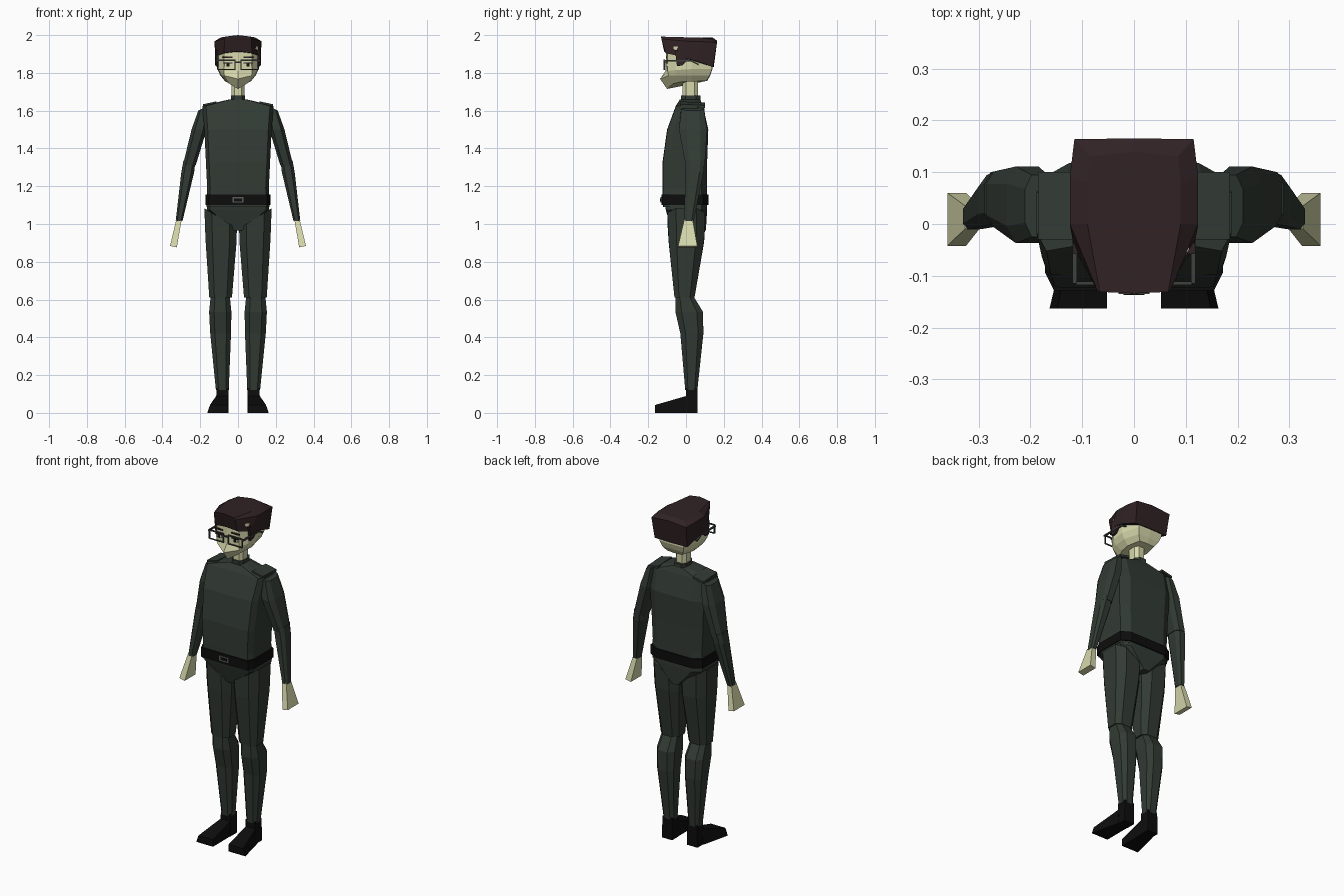
import bpy, bmesh


def material(name, rgb):
    m = bpy.data.materials.new(name)
    m.diffuse_color = (*rgb, 1)
    return m


SUIT = material("dark green cloth", (0.032, 0.043, 0.034))
SKIN = material("pale skin", (0.68, 0.69, 0.41))
HAIR = material("dark brown hair", (0.030, 0.016, 0.018))
BLACK = material("black leather", (0.004, 0.004, 0.004))
FRAME = material("grey frame", (0.045, 0.055, 0.048))
METAL = material("buckle metal", (0.10, 0.11, 0.10))


def loft(name, rings, mat, mirror=False):
    """Skin a list of matching closed rings and cap both ends."""
    bm = bmesh.new()
    vs = [[bm.verts.new(p) for p in r] for r in rings]
    n = len(vs[0])
    for a, b in zip(vs, vs[1:]):
        for i in range(n):
            j = (i + 1) % n
            bm.faces.new((a[i], a[j], b[j], b[i]))
    bm.faces.new(vs[0][::-1])
    bm.faces.new(vs[-1])
    bmesh.ops.remove_doubles(bm, verts=bm.verts, dist=0.0005)
    bmesh.ops.recalc_face_normals(bm, faces=bm.faces)
    me = bpy.data.meshes.new(name)
    bm.to_mesh(me)
    bm.free()
    me.materials.append(mat)
    ob = bpy.data.objects.new(name, me)
    bpy.context.collection.objects.link(ob)
    if mirror:
        ob.modifiers.new("mirror", "MIRROR").use_mirror_merge = False
    return ob


def ring(cx, cy, rx, ry, z, tilt=0.0, c=0.55):
    """Box cross-section with cut corners; tilt raises the outer side."""
    shape = [(c, -1), (1, -c), (1, c), (c, 1), (-c, 1), (-1, c), (-1, -c), (-c, -1)]
    return [(cx + u * rx, cy + v * ry, z + tilt * u * rx) for u, v in shape]


def body(w, front, back, z, extra=0.0):
    """Torso cross-section with nearly square front corners."""
    w, front, back = w + extra, front - extra, back + extra
    half = [(w * 0.9, front), (w, front + 0.035), (w, back - 0.03), (w * 0.7, back)]
    return sym([(0, front - 0.002, z)] + [(x, y, z) for x, y in half] + [(0, back, z)])


def sym(half):
    return half + [(-x, y, z) for x, y, z in reversed(half) if x > 0]


def box(name, x, y, z, mat, mirror=False):
    quad = [(0, 0), (1, 0), (1, 1), (0, 1)]
    return loft(name, [[(x[i], y[j], zz) for i, j in quad] for zz in z], mat, mirror)


# Torso, collar and neck
loft("torso", [body(0.168, -0.12, 0.112, 1.09), body(0.163, -0.122, 0.112, 1.19),
               body(0.170, -0.122, 0.112, 1.33), body(0.178, -0.098, 0.118, 1.50),
               body(0.188, -0.052, 0.09, 1.625), body(0.045, -0.03, 0.075, 1.66)], SUIT)
loft("collar", [ring(0, 0.025, 0.038, 0.052, z) for z in (1.64, 1.68)], SUIT)
loft("neck", [ring(0, 0.022, 0.033, 0.04, 1.66), ring(0, 0.022, 0.035, 0.042, 1.78)], SKIN)
loft("shoulder_strap", [[(x, -0.03, z), (x, 0.1, z - 0.008), (x, 0.1, z + 0.006), (x, -0.03, z + 0.012)]
                        for x, z in ((0.115, 1.637), (0.185, 1.622))], SUIT, True)

# Belt and buckle
loft("belt", [body(0.166, -0.122, 0.113, z, 0.006) for z in (1.10, 1.155)], BLACK)
box("buckle", (-0.03, 0.03), (-0.135, -0.128), (1.113, 1.142), METAL)
box("buckle_centre", (-0.02, 0.02), (-0.137, -0.134), (1.12, 1.135), BLACK)

# Pelvis, wedge shaped towards the crotch
loft("pelvis", [body(0.025, -0.075, 0.105, 0.965), body(0.165, -0.105, 0.112, 1.075),
                body(0.166, -0.112, 0.112, 1.11)], SUIT)

# Legs
loft("thigh", [ring(0.092, 0.002, 0.086, 0.1, 1.03, 0.62), ring(0.09, 0.002, 0.082, 0.094, 0.91, 0.1),
               ring(0.092, -0.008, 0.06, 0.053, 0.61)], SUIT, True)
loft("shin", [ring(0.094, -0.01, 0.05, 0.045, 0.625), ring(0.094, 0.017, 0.059, 0.073, 0.535),
              ring(0.092, 0.031, 0.055, 0.061, 0.42), ring(0.083, 0.028, 0.034, 0.032, 0.12)], SUIT, True)

# Shoes
loft("shoe_heel", [ring(0.084, 0.03, 0.034, 0.03, 0, 0, 1), ring(0.082, 0.03, 0.032, 0.03, 0.13, 0, 1)],
     BLACK, True)
loft("shoe_toe", [[(0.052, 0.01, 0), (0.122, 0.01, 0), (0.114, 0.01, 0.092), (0.052, 0.01, 0.092)],
                  [(0.052, -0.163, 0), (0.163, -0.163, 0), (0.148, -0.163, 0.042), (0.052, -0.163, 0.042)]],
     BLACK, True)

# Arms and hands
loft("upper_arm", [ring(0.182, 0.035, 0.028, 0.06, 1.615, -0.5), ring(0.206, 0.037, 0.04, 0.074, 1.50),
                   ring(0.258, 0.049, 0.034, 0.051, 1.31)], SUIT, True)
loft("forearm", [ring(0.257, 0.049, 0.032, 0.05, 1.335), ring(0.266, 0.046, 0.034, 0.048, 1.275),
                 ring(0.312, 0.015, 0.018, 0.026, 1.015)], SUIT, True)
loft("hand", [ring(0.312, 0.013, 0.014, 0.022, 1.025, 0, 1), ring(0.342, 0.009, 0.018, 0.051, 0.88, 0.2, 1)],
     SKIN, True)

# Head: pointed chin, overhanging lower face
loft("head", [
    sym([(0, -0.10, 1.715), (0.045, -0.07, 1.742), (0.06, -0.03, 1.752), (0.068, 0.03, 1.755),
         (0.05, 0.108, 1.757), (0, 0.112, 1.757)]),
    sym([(0, -0.137, 1.768), (0.072, -0.092, 1.785), (0.088, -0.05, 1.785), (0.094, 0.03, 1.787),
         (0.07, 0.125, 1.785), (0, 0.128, 1.785)]),
    sym([(0, -0.108, 1.81), (0.075, -0.098, 1.81), (0.103, -0.055, 1.815), (0.109, 0.03, 1.82),
         (0.08, 0.138, 1.82), (0, 0.14, 1.82)]),
    sym([(0, -0.105, 1.94), (0.072, -0.096, 1.94), (0.106, -0.05, 1.94), (0.11, 0.03, 1.94),
         (0.085, 0.135, 1.94), (0, 0.138, 1.94)])], SKIN)

# Hair cap and sideburns
loft("hair", [
    sym([(0, -0.116, 1.915), (0.075, -0.108, 1.905), (0.116, -0.045, 1.89), (0.121, 0.05, 1.865),
         (0.108, 0.143, 1.832), (0, 0.147, 1.832)]),
    sym([(0, -0.13, 1.985), (0.07, -0.13, 1.98), (0.124, 0, 1.968), (0.124, 0.09, 1.965),
         (0.115, 0.164, 1.96), (0, 0.165, 1.97)]),
    sym([(0, -0.134, 2.0), (0.066, -0.131, 1.992), (0.09, 0, 1.988), (0.09, 0.08, 1.986),
         (0.085, 0.13, 1.98), (0, 0.14, 1.988)])], HAIR)
loft("sideburn", [[(x, -0.058, 1.92), (x, -0.048, 1.835), (x, -0.02, 1.84), (x, 0.015, 1.872), (x, 0.03, 1.92)]
                  for x in (0.103, 0.117)], HAIR, True)

# Eyes and brows as thin plates
box("eye_white", (0.034, 0.072), (-0.106, -0.099), (1.835, 1.85), SKIN, True)
box("pupil", (0.045, 0.06), (-0.108, -0.1), (1.833, 1.851), BLACK, True)
box("eyelid", (0.03, 0.076), (-0.108, -0.1), (1.851, 1.855), HAIR, True)
box("eyebrow", (0.028, 0.082), (-0.107, -0.099), (1.879, 1.887), HAIR, True)

# Glasses: rims, bridge and temple bars
for name, x, z in (("rim_top", (0.014, 0.112), (1.864, 1.871)), ("rim_bottom", (0.018, 0.108), (1.815, 1.82)),
                   ("rim_inner", (0.014, 0.019), (1.815, 1.871)), ("rim_outer", (0.106, 0.112), (1.817, 1.871))):
    box("glasses_" + name, x, (-0.118, -0.111), z, FRAME, True)
box("glasses_bridge", (-0.015, 0.015), (-0.117, -0.108), (1.852, 1.859), FRAME)
box("glasses_temple", (0.110, 0.119), (-0.115, 0.04), (1.859, 1.867), FRAME, True)
loft("glasses_ear_hook", [[(x, 0.03, 1.867), (x, 0.03, 1.859), (x, 0.065, 1.84), (x, 0.068, 1.848)]
                          for x in (0.110, 0.122)], FRAME, True)
